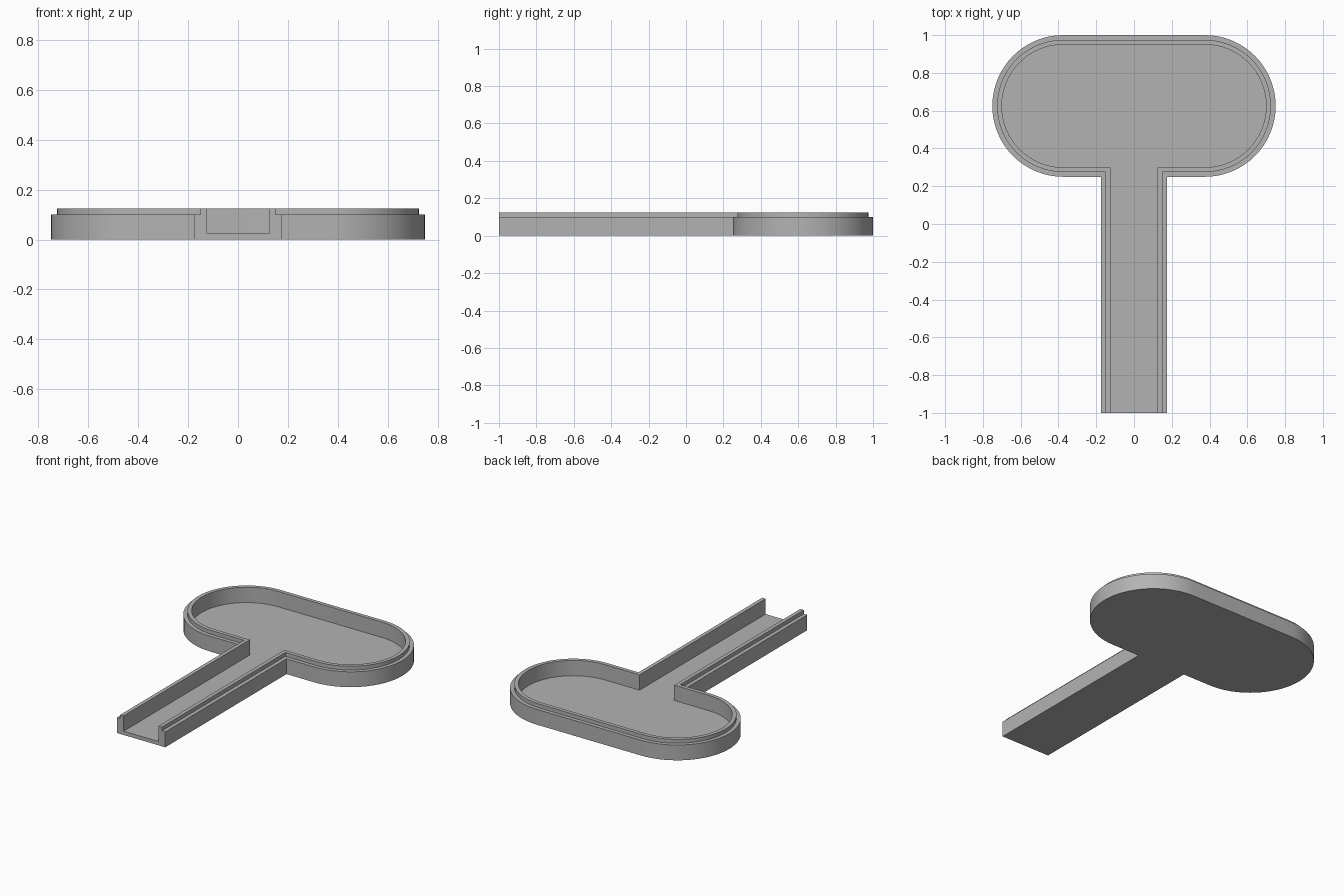
import bpy, bmesh
from math import sin, cos, pi

if "Cube" in bpy.data.objects:
    bpy.data.objects.remove(bpy.data.objects["Cube"])

# Main dimensions
BOWL_Y, RADIUS, HALF_STRAIGHT = 0.625, 0.375, 0.375
NECK, FRONT, STEPS = 0.175, -1.0, 32

grey = bpy.data.materials.new("plain grey")
grey.use_nodes = True
colour = (0.45, 0.45, 0.45, 1)
grey.diffuse_color = colour
grey.node_tree.nodes["Principled BSDF"].inputs["Base Color"].default_value = colour


def outline(inset):
    """Open path: up the left side of the channel, around the bowl, back down."""
    r, w = RADIUS - inset, NECK - inset
    half = [(w, FRONT), (w, BOWL_Y - r)]
    for i in range(STEPS + 1):
        a = -pi / 2 + pi * i / STEPS
        half.append((HALF_STRAIGHT + r * cos(a), BOWL_Y + r * sin(a)))
    return half + [(-x, y) for x, y in reversed(half)]


# Wall section as (inset, height): outer wall, shoulder, lip, inner wall
section = [(0, 0), (0, 0.1), (0.025, 0.1), (0.025, 0.125), (0.05, 0.125), (0.05, 0.025)]

bm = bmesh.new()
rows = [[bm.verts.new((x, y, z)) for x, y in outline(inset)] for inset, z in section]

# Stepped wall
for low, high in zip(rows, rows[1:]):
    for i in range(len(low) - 1):
        bm.faces.new((low[i], low[i + 1], high[i + 1], high[i]))

# Underside, tray floor and U-shaped front end
bm.faces.new(rows[0])
bm.faces.new(rows[-1])
bm.faces.new([row[0] for row in rows] + [row[-1] for row in reversed(rows)])
bmesh.ops.recalc_face_normals(bm, faces=bm.faces)

mesh = bpy.data.meshes.new("channel_tray")
bm.to_mesh(mesh)
bm.free()
mesh.materials.append(grey)
tray = bpy.data.objects.new("channel_tray", mesh)
bpy.context.collection.objects.link(tray)

# Smooth round ends, crisp edges
bpy.ops.object.select_all(action="DESELECT")
tray.select_set(True)
bpy.context.view_layer.objects.active = tray
bpy.ops.object.shade_smooth_by_angle(angle=pi / 6)
